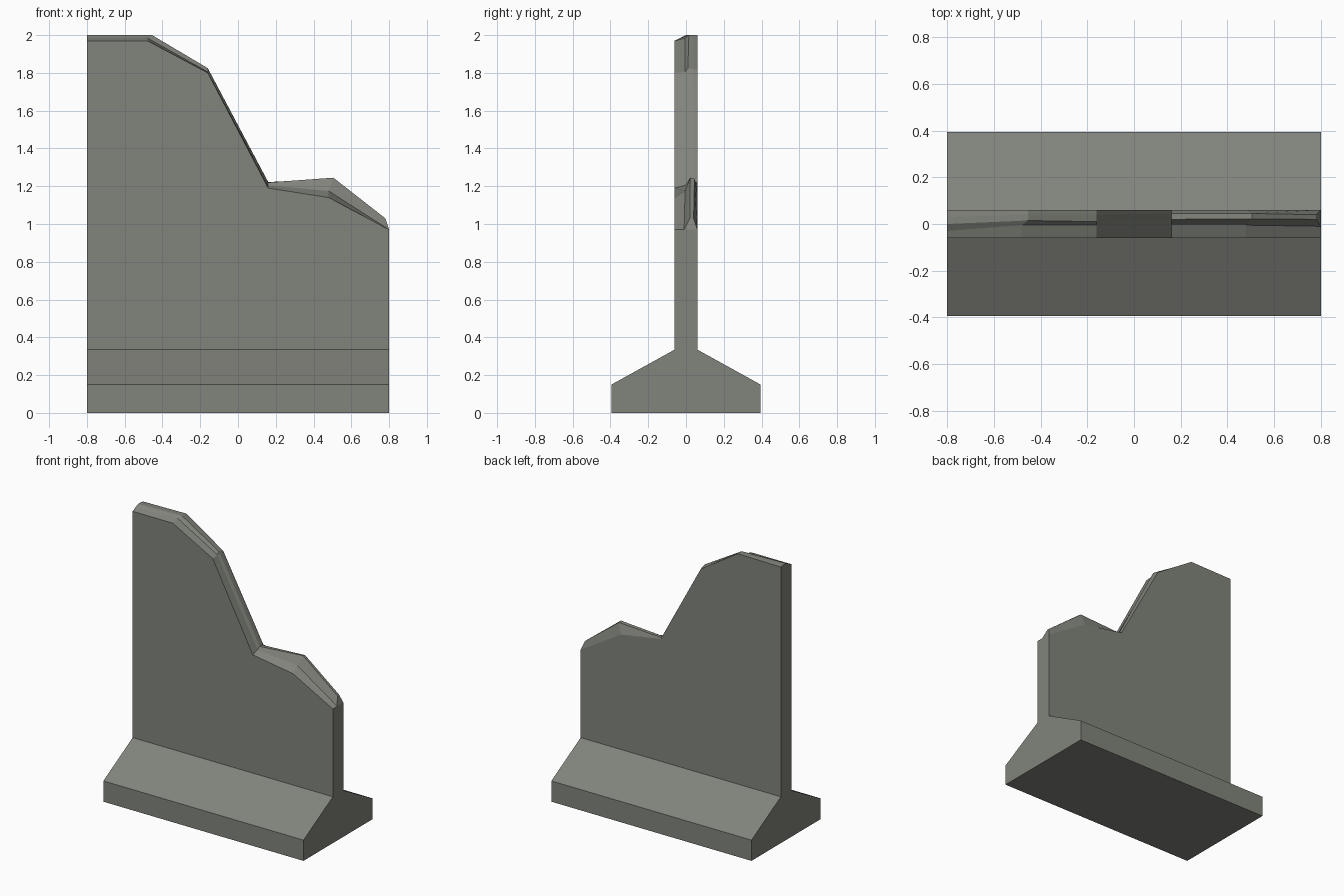
import bpy, bmesh

if "Cube" in bpy.data.objects:
    bpy.data.objects.remove(bpy.data.objects["Cube"])

# Concrete colour
mat = bpy.data.materials.new("concrete grey")
mat.diffuse_color = (0.22, 0.23, 0.20, 1)
mat.use_nodes = True
mat.node_tree.nodes["Principled BSDF"].inputs["Base Color"].default_value = mat.diffuse_color

# Cross-section shared by all stations: flared foot, front side then back side
FRONT = [(-0.395, 0), (-0.395, 0.15), (-0.06, 0.335)]
BACK = [(-y, z) for y, z in reversed(FRONT)]

# Broken top edge: station x, then (x shift, y, z) from front to back
STATIONS = [
    (-0.80, [(0, -.06, 1.97), (0, -.03, 1.985), (0, 0, 2.0), (0, .03, 2.0), (0, .06, 1.995)]),
    (-0.48, [(0, -.06, 1.97), (0, -.005, 1.985), (.025, .015, 2.0), (.025, .04, 2.0), (.025, .06, 2.0)]),
    (-0.16, [(0, -.06, 1.80), (0, -.005, 1.805), (0, .01, 1.825), (0, .04, 1.82), (0, .06, 1.81)]),
    (0.16, [(0, -.06, 1.19), (0, -.005, 1.205), (0, .02, 1.22), (0, .045, 1.222), (0, .06, 1.22)]),
    (0.48, [(0, -.06, 1.14), (0, -.005, 1.175), (.025, .022, 1.245), (.025, .045, 1.24), (0, .06, 1.165)]),
    (0.80, [(0, -.06, 0.97), (0, -.01, 0.97), (-.02, .02, 1.03), (-.02, .04, 1.03), (0, .06, 0.97)]),
]

# Loft the wall along x
bm = bmesh.new()
rings = []
for x, top in STATIONS:
    pts = [(x, y, z) for y, z in FRONT] + [(x + d, y, z) for d, y, z in top] + [(x, y, z) for y, z in BACK]
    rings.append([bm.verts.new(p) for p in pts])
n = len(rings[0])
for a, b in zip(rings, rings[1:]):
    for i in range(n):
        j = (i + 1) % n
        bm.faces.new((a[i], a[j], b[j], b[i]))

# End caps: foot, wall, and broken crest as separate faces
for r in (rings[0], rings[-1]):
    bm.faces.new([r[i] for i in (0, 1, 2, n - 3, n - 2, n - 1)])
    bm.faces.new([r[i] for i in (2, 3, 4, n - 5, n - 4, n - 3)][:3] + [r[n - 4], r[n - 3]])
    bm.faces.new([r[i] for i in (4, 5, 6, 7)])
bmesh.ops.triangulate(bm, faces=[f for f in bm.faces if abs(f.normal.z) > 0.02 and f.calc_center_median().z > 0.9])
bmesh.ops.recalc_face_normals(bm, faces=bm.faces[:])

me = bpy.data.meshes.new("broken_wall")
bm.to_mesh(me)
bm.free()
me.materials.append(mat)
bpy.context.collection.objects.link(bpy.data.objects.new("broken_wall", me))
